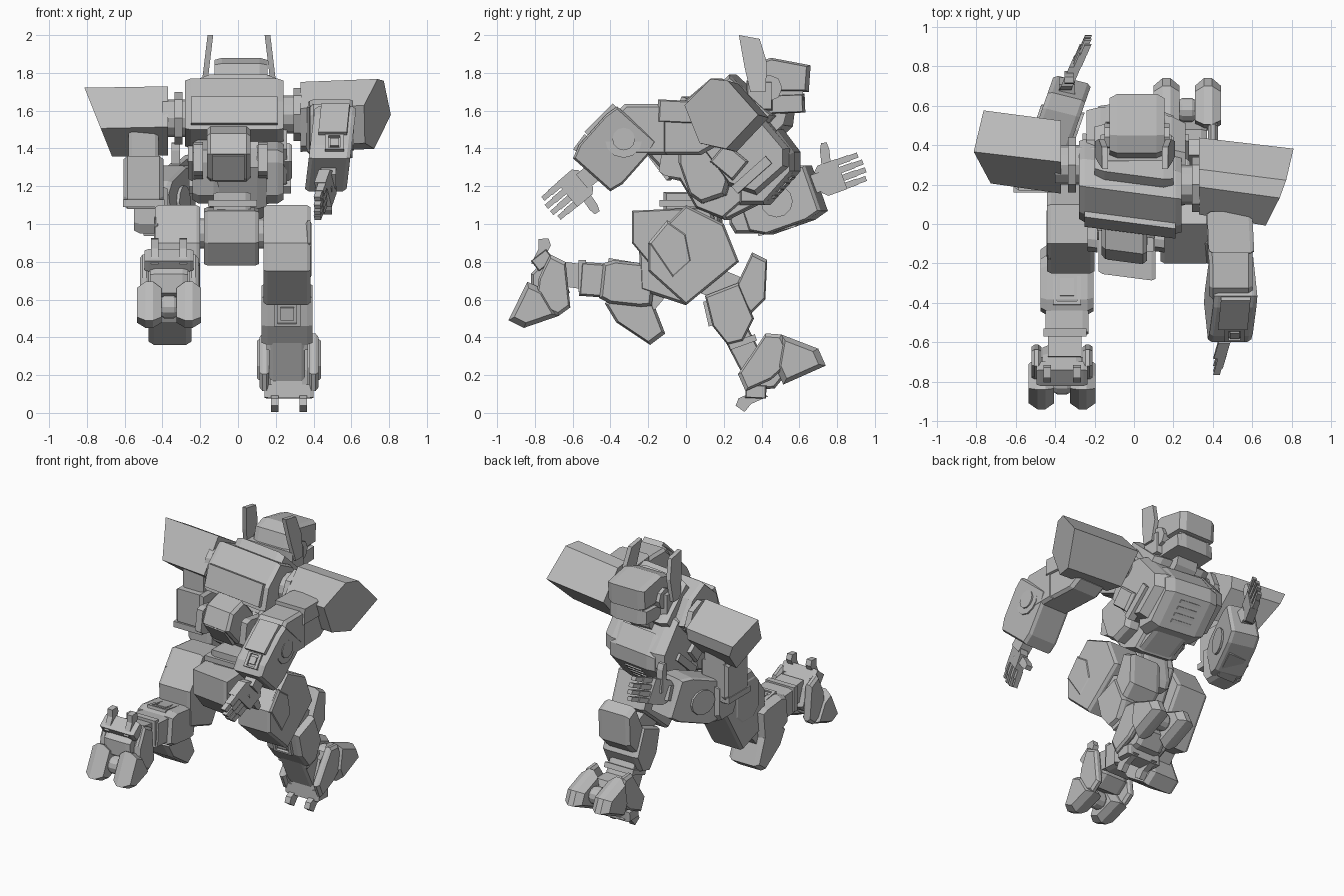
import bpy, bmesh, math
from mathutils import Vector

cube = bpy.data.objects.get("Cube")
if cube:
    bpy.data.objects.remove(cube, do_unlink=True)

SHADE = (.5, .5, .5, 1)
grey = bpy.data.materials.new("plain_grey")
grey.use_nodes = True
grey.diffuse_color = SHADE
grey.node_tree.nodes["Principled BSDF"].inputs["Base Color"].default_value = SHADE

BOTH = (-1, 1)
TWIST = dict(skew=-.13)  # shoulders turned a little about the spine


def sweep(name, outline, x=0, width=.1, chamfer=0, shrink=.88, yaw=0, lean=0, skew=0, rise=0, straight=0):
    """Side outline (y, z) swept across x, with chamfered ends and optional shears.
    The end on the straight side is left out of yaw and lean."""
    outline = [Vector(p) for p in outline]
    middle = sum(outline, Vector((0, 0))) / len(outline)
    half = width / 2
    sections = [(-half, 1), (half, 1)]
    if chamfer:
        inner = half - chamfer
        sections = [(-half, shrink), (-inner, 1), (inner, 1), (half, shrink)]
    bm = bmesh.new()
    rings = []
    for across, scale in sections:
        slant = 0 if across * straight > 0 else 1
        ring = []
        for point in outline:
            d = (point - middle) * scale
            ring.append(bm.verts.new((x + across + slant * (yaw * d.x + lean * d.y),
                                      middle.x + d.x + skew * across,
                                      middle.y + d.y + rise * across)))
        rings.append(ring)
    for first, second in zip(rings, rings[1:]):
        for i in range(len(outline)):
            bm.faces.new((first[i - 1], first[i], second[i], second[i - 1]))
    bm.faces.new(rings[0])
    bm.faces.new(rings[-1])
    bmesh.ops.recalc_face_normals(bm, faces=bm.faces)
    mesh = bpy.data.meshes.new(name)
    bm.to_mesh(mesh)
    bm.free()
    mesh.materials.append(grey)
    bpy.context.collection.objects.link(bpy.data.objects.new(name, mesh))


def slab(name, a, b, depth, start=1, end=1, **options):
    """Armour block along a side-plane segment, narrowing toward either end."""
    a, b = Vector(a), Vector(b)
    normal = (b - a).normalized().orthogonal() * depth / 2
    stations = [(0, start), (.2, 1), (.8, 1), (1, end)]
    if start == end == 1:
        stations = [(0, 1), (1, 1)]
    upper = [a.lerp(b, t) + normal * s for t, s in stations]
    lower = [a.lerp(b, t) - normal * s for t, s in reversed(stations)]
    sweep(name, upper + lower, **options)


def disc(name, centre, radius, sides=12, **options):
    """Round joint with its axis along x."""
    turns = [math.tau * i / sides for i in range(sides)]
    rim = [Vector(centre) + radius * Vector((math.cos(t), math.sin(t))) for t in turns]
    sweep(name, rim, **options)


def hatch(name, a, b, x, width):
    """Raised rim with a panel inside it."""
    a, b = Vector(a), Vector(b)
    rim = .02
    for side in BOTH:
        slab(name + "_side", a, b, rim, x=x + side * width / 2, width=rim)
    for end, other in ((a, b), (b, a)):
        slab(name + "_end", end, end.lerp(other, .1), rim, x=x, width=width)
    slab(name + "_panel", a.lerp(b, .25), a.lerp(b, .75), rim, x=x, width=width * .6)


def hand(side, wrist, tip, thumb, x, yaw):
    """Palm, four jointed fingers and a thumb."""
    wrist, tip, thumb = Vector(wrist), Vector(tip), Vector(thumb)
    reach = tip - wrist
    spread = reach.normalized().orthogonal() * .044

    def at(t):
        return wrist + reach * t

    def out(t):
        return x + yaw * reach.x * t
    slab(side + "_wrist", at(-.2), at(.1), depth=.1, x=x, width=.08)
    slab(side + "_palm", at(0), at(.5), depth=.17, start=.7, x=out(.25), width=.06, yaw=yaw)
    for i in range(4):
        shift = spread * (i - 1.5)
        tips = 1 - .05 * abs(i - 1.5)
        slab(side + "_finger", at(.5) + shift, at(.8 * tips) + shift, depth=.034, x=out(.65), width=.04, yaw=yaw)
        slab(side + "_fingertip", at(.8 * tips) + shift, at(tips) + shift, depth=.028, x=out(.9), width=.034, yaw=yaw)
    slab(side + "_thumb", at(.2), thumb, depth=.05, end=.6, x=out(.1), width=.045)


def foot(side, heel, toe, x):
    """Foot parts laid out along the line from heel to toe."""
    heel, toe = Vector(heel), Vector(toe)
    along = toe - heel
    up = Vector((-along.y, along.x))

    def place(*points):
        return [heel + along * a + up * b for a, b in points]
    sweep(side + "_instep", place((.1, .1), (.2, .3), (.4, .5), (.6, .4), (.6, .1), (.4, 0)), x=x, width=.2, chamfer=.03)
    disc(side + "_foot_ball", *place((.73, .2)), radius=.06, x=x, width=.11, chamfer=.03, shrink=.7)
    for sign in BOTH:
        sweep(side + "_ankle_guard", place((.1, .1), (.1, .3), (.55, .58), (.7, .5), (.7, .2), (.4, .1)),
              x=x + sign * .13, width=.05, chamfer=.015)
        sweep(side + "_toe", place((.5, 0), (.5, .2), (.7, .5), (1, .2), (1, 0)),
              x=x + sign * .105, width=.13, chamfer=.045, shrink=.75)
        sweep(side + "_heel_spur", place((.3, -.05), (.1, -.05), (0, -.1), (-.06, 0), (0, .06), (.2, .06)),
              x=x + sign * .075, width=.04)
    slab(side + "_heel_bar", *place((.1, .1), (.3, 0)), depth=.07, x=x, width=.26, chamfer=.02)


# Head
sweep("helmet", [(.33, 1.74), (.36, 1.85), (.45, 1.88), (.66, 1.84), (.65, 1.7), (.4, 1.7)], x=.015, width=.28, chamfer=.04)
slab("helmet_base", (.32, 1.68), (.46, 1.68), depth=.16, x=.01, width=.36, chamfer=.04)
slab("visor", (.4, 1.68), (.62, 1.69), depth=.1, x=.015, width=.23)
slab("jaw", (.38, 1.63), (.63, 1.64), depth=.1, start=.7, x=.015, width=.28, chamfer=.06)
disc("neck", (.43, 1.58), radius=.1, width=.16)
for side in BOTH:
    sweep("ear_fin", [(.28, 2), (.39, 1.98), (.43, 1.85), (.42, 1.7), (.34, 1.7), (.31, 1.83)],
          x=.005 + side * .17, width=.03, lean=side * -.12)
    disc("ear_pod", (.44, 1.72), radius=.07, sides=8, x=.015 + side * .14, width=.05)

# Torso
sweep("upper_back", [(-.02, 1.5), (.02, 1.65), (.16, 1.77), (.3, 1.7), (.4, 1.55), (.2, 1.4)],
      x=-.02, width=.52, chamfer=.03, shrink=.94, **TWIST)
slab("back_lid", (-.03, 1.53), (.02, 1.67), depth=.03, x=-.02, width=.46, **TWIST)
slab("collar", (.2, 1.74), (.44, 1.52), depth=.14, x=0, width=.4, chamfer=.05, **TWIST)
sweep("chest", [(.1, 1.4), (.2, 1.6), (.4, 1.6), (.57, 1.4), (.57, 1.3), (.4, 1.15), (.25, 1.2)],
      x=.01, width=.5, chamfer=.07, **TWIST)
sweep("chest_plate", [(.3, 1.1), (.3, 1.3), (.5, 1.5), (.59, 1.38), (.59, 1.28), (.43, 1.1)],
      x=.01, width=.38, chamfer=.06, **TWIST)
for i in range(4):
    vent = Vector((.46, 1.14)) + Vector((.03, .033)) * i
    slab("chest_vent", vent, vent + Vector((.015, .015)), depth=.02, x=.01, width=.14, **TWIST)
for side in BOTH:
    slab("side_intake", (.17, 1.38), (.29, 1.28), depth=.13, x=.01 + side * .25, width=.05, chamfer=.015, **TWIST)
    slab("side_rib", (.26, 1.18), (.44, 1.34), depth=.05, x=.01 + side * .245, width=.05, **TWIST)
    slab("flank", (.05, 1.42), (.15, 1.13), depth=.22, start=.8, end=.6, x=side * .17, width=.14, chamfer=.03, **TWIST)
    slab("back_strut", (-.13, 1.35), (.06, 1.32), depth=.18, start=.8, x=side * .17 - .04, width=.05, **TWIST)
sweep("spine_pack", [(-.19, 1.37), (-.14, 1.48), (0, 1.52), (.1, 1.4), (.1, 1.2), (-.07, 1.24)],
      x=-.05, width=.23, chamfer=.02, **TWIST)
slab("spine_cover", (-.18, 1.37), (-.08, 1.24), depth=.03, x=-.05, width=.17, **TWIST)
sweep("belly", [(-.06, 1.3), (.1, 1.4), (.38, 1.16), (.22, 1.02), (.07, 1.08)], width=.3, chamfer=.05, **TWIST)
slab("belly_plate", (.2, 1.07), (.38, 1.16), depth=.1, x=.01, width=.24, chamfer=.03, **TWIST)

# Waist and pelvis
slab("waist", (-.12, 1.1), (.15, 1.1), depth=.14, x=-.03, width=.2, chamfer=.03)
slab("waist_ring", (-.14, 1.11), (.16, 1.11), depth=.035, x=-.03, width=.26)
sweep("pelvis", [(-.27, 1.07), (-.27, .9), (-.17, .78), (.06, .79), (.17, 1), (.15, 1.09)],
      x=-.035, width=.29, chamfer=.02, shrink=.95, **TWIST)
slab("front_skirt", (.12, 1.05), (.15, .82), depth=.12, end=.6, x=-.03, width=.18, chamfer=.03, **TWIST)
disc("hip_axle", (0, .95), radius=.08, x=-.02, width=.5)

# Shoulders: sharp boxes on edge, outer ends cut at a slant
sweep("left_shoulder_pad", [(.02, 1.62), (.16, 1.76), (.25, 1.75), (.41, 1.57), (.24, 1.39), (.1, 1.42)],
      x=.53, width=.4, yaw=.38, lean=.13, skew=-.14, rise=.04, straight=-1)
sweep("right_shoulder_pad", [(.18, 1.51), (.34, 1.725), (.55, 1.6), (.54, 1.52), (.37, 1.36)],
      x=-.555, width=.37, lean=-.4, skew=-.14, rise=.02, straight=1)
for side, sign, centre in (("left", 1, (.2, 1.58)), ("right", -1, (.3, 1.56))):
    disc(side + "_shoulder_axle", centre, radius=.1, x=sign * .3, width=.2)
    disc(side + "_shoulder_ring", centre, radius=.14, sides=8, x=sign * .315, width=.04)

# Left arm, swung back
slab("left_upper_arm", (.15, 1.5), (-.2, 1.5), depth=.27, start=.7, x=.48, width=.22, chamfer=.02, yaw=-.05)
slab("left_arm_cover", (.06, 1.59), (-.15, 1.6), depth=.12, x=.49, width=.23, chamfer=.02, yaw=-.05)
slab("left_elbow", (-.1, 1.5), (-.38, 1.5), depth=.27, end=.6, x=.49, width=.22, chamfer=.02)
slab("left_forearm", (-.26, 1.53), (-.5, 1.26), depth=.31, start=.9, end=.85, x=.49, width=.22, chamfer=.02,
     lean=.12, shrink=.94)
slab("left_forearm_ridge", (-.37, 1.62), (-.52, 1.47), depth=.05, x=.51, width=.15, yaw=.1)
hatch("left_forearm_hatch", (-.53, 1.47), (-.59, 1.39), x=.51, width=.08)
for radius, x in ((.1, .59), (.06, .6)):
    disc("left_elbow_disc", (-.33, 1.45), radius=radius, x=x, width=.03)
hand("left", (-.53, 1.24), (-.73, 1.07), thumb=(-.47, 1.06), x=.48, yaw=.3)

# Right arm, swung forward
slab("right_upper_arm", (.31, 1.5), (.31, 1.1), depth=.2, x=-.5, width=.16, chamfer=.02)
slab("right_arm_cover", (.29, 1.36), (.29, 1.08), depth=.24, end=.8, x=-.5, width=.21, chamfer=.02)
slab("right_arm_band", (.16, 1.11), (.4, 1.11), depth=.04, x=-.5, width=.22)
slab("right_elbow", (.33, 1.2), (.33, .95), depth=.2, end=.7, x=-.46, width=.18, chamfer=.03)
slab("right_forearm", (.32, 1.06), (.69, 1.19), depth=.3, start=.7, end=.85, x=-.39, width=.19,
     chamfer=.02, shrink=.94, yaw=.35, skew=-.25)
slab("right_forearm_ridge", (.38, .95), (.58, 1), depth=.03, x=-.4, width=.13, yaw=.35)
for side in BOTH:
    disc("right_forearm_disc", (.5 - side * .02, 1.12), radius=.085, x=side * .095 - .39, width=.03, yaw=.35)
hand("right", (.7, 1.22), (.95, 1.31), thumb=(.73, 1.43), x=-.34, yaw=.43)

# Left leg, planted forward
sweep("left_thigh", [(-.2, .9), (0, 1.1), (.2, 1), (.28, .8), (0, .57), (-.2, .75)],
      x=.26, width=.25, chamfer=.02, shrink=.95)
sweep("left_hip_plate", [(-.2, .9), (-.1, 1.02), (0, .95), (.03, .8), (-.07, .71)], x=.375, width=.03, chamfer=.01)
slab("left_knee_joint", (.08, .72), (.27, .64), depth=.16, x=.26, width=.18)
sweep("left_knee_guard", [(.35, .85), (.43, .81), (.42, .6), (.34, .52), (.26, .66)],
      x=.26, width=.24, chamfer=.03)
sweep("left_shin", [(.1, .62), (.28, .69), (.36, .5), (.3, .38), (.22, .36), (.14, .46)],
      x=.26, width=.27, chamfer=.03, shrink=.92)
hatch("left_calf_hatch", (.1, .59), (.13, .46), x=.26, width=.12)
slab("left_ankle", (.26, .43), (.38, .2), depth=.14, x=.26, width=.19, chamfer=.02)
slab("left_ankle_band", (.23, .35), (.37, .4), depth=.035, x=.26, width=.22)
foot("left", (.29, .05), (.74, .25), x=.27)

# Right leg, trailing
sweep("right_thigh", [(-.25, .9), (-.1, 1.1), (.1, 1.08), (.2, .9), (0, .57), (-.24, .65)],
      x=-.32, width=.24, chamfer=.02, shrink=.95)
slab("right_hip_plate", (-.05, 1.05), (-.05, .76), depth=.26, start=.6, end=.5, x=-.43, width=.03, chamfer=.01)
slab("right_knee_joint", (-.26, .72), (-.12, .6), depth=.2, x=-.34, width=.18)
sweep("right_knee_guard", [(-.18, .6), (-.11, .42), (-.19, .36), (-.37, .48), (-.43, .58), (-.35, .64)],
      x=-.36, width=.23, chamfer=.03)
slab("right_shin", (-.45, .7), (-.17, .67), depth=.23, start=.8, end=.9, x=-.34, width=.27, chamfer=.03)
hatch("right_calf_hatch", (-.41, .81), (-.23, .78), x=-.34, width=.12)
slab("right_lower_shin", (-.42, .7), (-.56, .71), depth=.18, x=-.34, width=.22, chamfer=.03)
slab("right_ankle", (-.54, .72), (-.68, .74), depth=.13, x=-.35, width=.17)
slab("right_ankle_band", (-.55, .64), (-.55, .81), depth=.04, x=-.35, width=.22)
foot("right", (-.74, .9), (-.94, .49), x=-.365)
